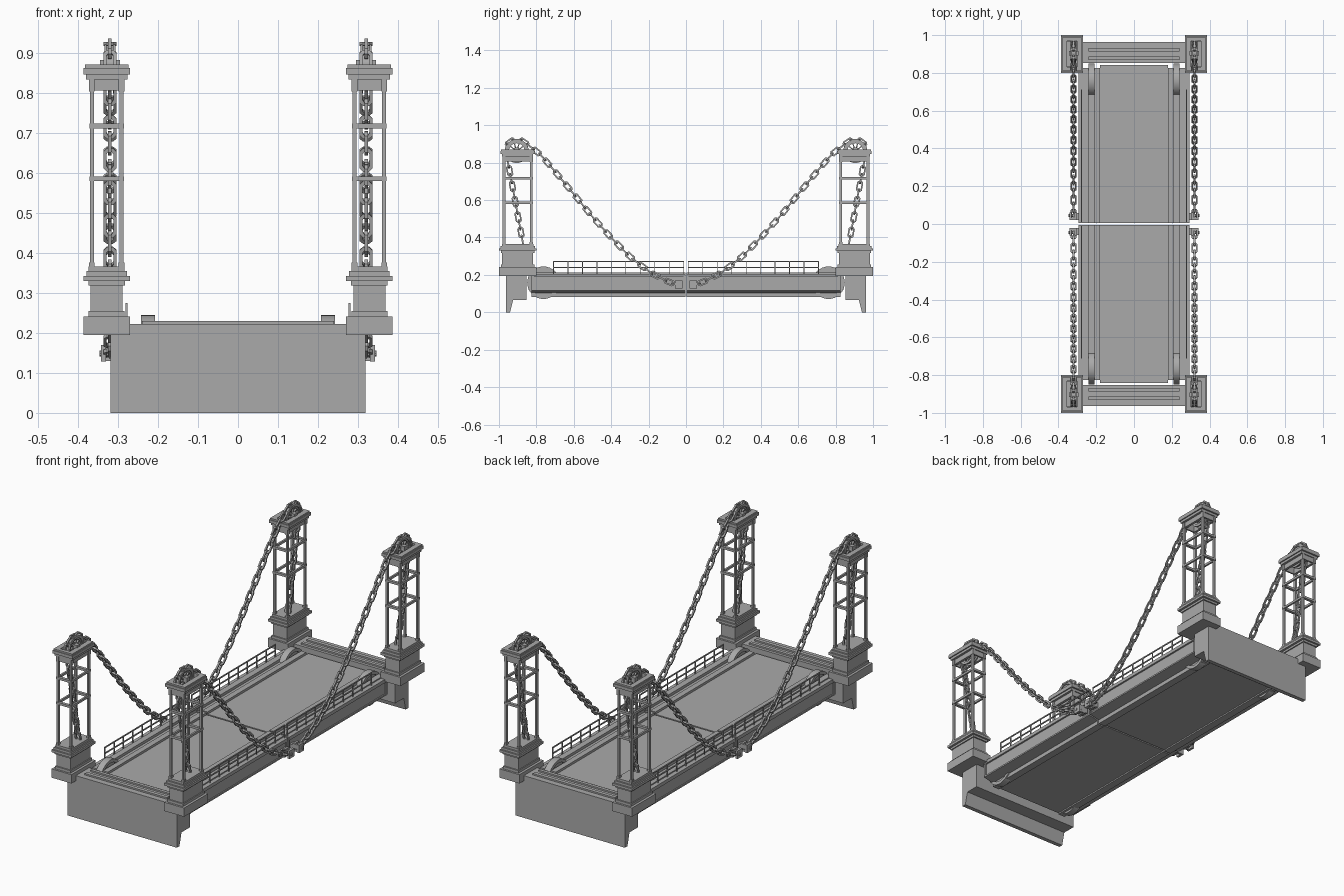
import bpy, bmesh, math
from mathutils import Vector

if "Cube" in bpy.data.objects:
    bpy.data.objects.remove(bpy.data.objects["Cube"])

mat = bpy.data.materials.new("bridge grey")
mat.diffuse_color = (0.4, 0.4, 0.4, 1)
mat.use_nodes = True
mat.node_tree.nodes["Principled BSDF"].inputs["Base Color"].default_value = mat.diffuse_color


def finish(name, bm, mx=True, my=True, smooth=False):
    """Turn a bmesh into an object, mirrored over the chosen world axes."""
    bmesh.ops.recalc_face_normals(bm, faces=bm.faces)
    me = bpy.data.meshes.new(name)
    bm.to_mesh(me)
    bm.free()
    me.materials.append(mat)
    ob = bpy.data.objects.new(name, me)
    bpy.context.collection.objects.link(ob)
    if mx or my:
        m = ob.modifiers.new("mirror", 'MIRROR')
        m.use_axis = (mx, my, False)
        m.use_mirror_merge = False
    if smooth:
        bpy.context.view_layer.objects.active = ob
        ob.select_set(True)
        bpy.ops.object.shade_smooth_by_angle(angle=math.radians(35))
        ob.select_set(False)
    return ob


def box(bm, x0, x1, y0, y1, z0, z1):
    v = [bm.verts.new((x, y, z)) for x in (x0, x1) for y in (y0, y1) for z in (z0, z1)]
    for f in ((0, 1, 3, 2), (4, 6, 7, 5), (0, 4, 5, 1), (2, 3, 7, 6), (0, 2, 6, 4), (1, 5, 7, 3)):
        bm.faces.new([v[i] for i in f])


def extrude(bm, loop, vec):
    """Closed outline pushed along a vector."""
    a = [bm.verts.new(p) for p in loop]
    b = [bm.verts.new(Vector(p) + Vector(vec)) for p in loop]
    n = len(a)
    bm.faces.new(a)
    bm.faces.new(b[::-1])
    for i in range(n):
        bm.faces.new((a[i], a[(i + 1) % n], b[(i + 1) % n], b[i]))


def tube(bm, outer, inner, vec):
    """Closed band between two outlines, given thickness along a vector."""
    s = [[bm.verts.new(Vector(p) + Vector(vec) * k) for p in loop]
         for loop, k in ((outer, 0), (inner, 0), (inner, 1), (outer, 1))]
    n = len(outer)
    for k in range(4):
        for i in range(n):
            j = (i + 1) % n
            bm.faces.new((s[k][i], s[k][j], s[(k + 1) % 4][j], s[(k + 1) % 4][i]))


def circle(x, y, z, r, n):
    return [(x, y + r * math.cos(2 * math.pi * i / n), z + r * math.sin(2 * math.pi * i / n)) for i in range(n)]


def ring(bm, x0, x1, y, z, r0, r1, n=32):
    tube(bm, circle(x0, y, z, r1, n), circle(x0, y, z, r0, n), (x1 - x0, 0, 0))


TX, TY = 0.328, 0.9  # tower centre


def block(bm, hx, hy, z0, z1):
    box(bm, TX - hx, TX + hx, TY - hy, TY + hy, z0, z1)


def frame(bm, hx, hy, ix, iy, z0, z1):
    def rect(a, b):
        return [(TX + a * i, TY + b * j, z0) for i, j in ((-1, -1), (1, -1), (1, 1), (-1, 1))]
    tube(bm, rect(hx, hy), rect(ix, iy), (0, 0, z1 - z0))


# abutments with a downward toe and a raised sill
bm = bmesh.new()
prof = [(.963, .222), (.963, 0), (.941, 0), (.924, .066), (.853, .066), (.853, .222)]
extrude(bm, [(-.318, y, z) for y, z in prof], (.636, 0, 0))
for y0, y1 in ((.868, .886), (.912, .932)):
    box(bm, -.24, .24, y0, y1, .215, .23)
finish("abutment", bm, mx=False)

# stepped tower pedestals
bm = bmesh.new()
for hx, hy, z0, z1 in ((.058, .1, .195, .241), (.045, .09, .241, .255), (.04, .083, .255, .327),
                       (.058, .1, .329, .342), (.051, .092, .342, .354), (.045, .084, .354, .366)):
    block(bm, hx, hy, z0, z1)
block(bm, .046, .09, .318, .33)
finish("tower_pedestal", bm)

# four columns per tower with small base and top collars
bm = bmesh.new()
for sx in (-1, 1):
    for sy in (-1, 1):
        x, y = TX + sx * .037, TY + sy * .073
        box(bm, x - .005, x + .005, y - .007, y + .007, .36, .84)
        for z0, z1 in ((.364, .376), (.803, .835)):
            box(bm, x - .007, x + .007, y - .009, y + .009, z0, z1)
finish("tower_columns", bm)

# horizontal tie frames
bm = bmesh.new()
for z in (.585, .717):
    frame(bm, .0435, .082, .034, .067, z - .006, z + .006)
finish("tower_tie_frames", bm)

# tower caps, open in the middle for the sheave
bm = bmesh.new()
for hx, hy, z0, z1 in ((.04, .078, .806, .835), (.052, .083, .833, .846),
                       (.058, .092, .846, .862), (.054, .088, .862, .87)):
    frame(bm, hx, hy, .027, .07, z0, z1)
finish("tower_cap", bm)

# spoked chain sheaves
SX, SY, SZ, SR = .32, .905, .862, .063
bm = bmesh.new()
for x0 in (.306, .328):
    ring(bm, x0, x0 + .006, SY, SZ, .05, .064, 24)
ring(bm, .311, .329, SY, SZ, .042, .053, 24)
extrude(bm, circle(.304, SY, SZ, .013, 12), (.032, 0, 0))
for i in range(10):
    a = 2 * math.pi * i / 10
    d, n = Vector((0, math.cos(a), math.sin(a))), Vector((0, -math.sin(a), math.cos(a))) * .003
    c = Vector((.315, SY, SZ))
    extrude(bm, [c + d * .01 + n, c + d * .046 + n, c + d * .046 - n, c + d * .01 - n], (.01, 0, 0))
box(bm, .295, .345, SY - .012, SY + .012, .855, .882)
finish("chain_sheave", bm)

# chain path: tail inside the tower, over the sheave, down to the middle
path = [(.871, .365), (.952, .805)]
path += [(SY + SR * math.cos(math.radians(a)), SZ + SR * math.sin(math.radians(a))) for a in range(-10, 126, 9)]
path += [(.78, .845), (.70, .752), (.615, .65), (.513, .525), (.406, .405), (.30, .297), (.19, .212), (.085, .158), (.03, .142)]
path = [Vector((SX, y, z)) for y, z in path]


def at(s):
    for a, b in zip(path, path[1:]):
        d = (b - a).length
        if s <= d:
            return a.lerp(b, s / d)
        s -= d
    return path[-1]


bm = bmesh.new()
total = sum((b - a).length for a, b in zip(path, path[1:]))
count = round(total / .042)
pitch = total / count
OCT = ((1, -.45), (1, .45), (.7, 1), (-.7, 1), (-1, .45), (-1, -.45), (-.7, -1), (.7, -1))
for i in range(count):
    p, q = at(i * pitch), at((i + 1) * pitch)
    c, t = (p + q) / 2, (q - p).normalized()
    w, d = Vector((1, 0, 0)), Vector((1, 0, 0)).cross(t)
    if i % 2:
        w, d = d, w
    base = c - d * .0045
    tube(bm, [base + t * u * .03 + w * v * .0165 for u, v in OCT],
         [base + t * u * .0215 + w * v * .0085 for u, v in OCT], d * .009)
finish("lifting_chain", bm)

# brackets that tie the chains to the leaves
bm = bmesh.new()
box(bm, .28, .322, .022, .058, .135, .162)
for x0 in (.302, .33):
    box(bm, x0, x0 + .012, .02, .06, .128, .17)
box(bm, .314, .33, .022, .034, .13, .168)
extrude(bm, circle(.298, .045, .148, .008, 10), (.048, 0, 0))
finish("chain_bracket", bm)

# two leaves: one cross-section with kerbs, wheel slots and girders
half = [(.18, .2), (.18, .212), (.21, .212), (.21, .198), (.24, .198), (.24, .212), (.272, .212), (.272, .206),
        (.295, .206), (.295, .188), (.286, .188), (.286, .124), (.292, .124), (.292, .116),
        (.235, .104), (.235, .083), (.195, .083), (.195, .09)]
bm = bmesh.new()
loop = half + [(-x, z) for x, z in reversed(half)]
extrude(bm, [(x, .004, z) for x, z in loop], (0, .821, 0))
box(bm, -.18, .18, .82, .842, .12, .2)
finish("bridge_leaf", bm, mx=False)

# end stiffeners on the outer girders
bm = bmesh.new()
for y0, y1 in ((.004, .014), (.813, .825)):
    box(bm, .28, .293, y0, y1, .12, .19)
finish("girder_stiffener", bm)

# rolling wheels at the hinge ends
bm = bmesh.new()
ring(bm, .208, .242, .762, .158, .07, .087, 32)
extrude(bm, circle(.216, .762, .158, .072, 32), (.018, 0, 0))
extrude(bm, circle(.205, .762, .158, .02, 16), (.04, 0, 0))
finish("hinge_wheel", bm, smooth=True)

# railings
bm = bmesh.new()
for i in range(10):
    y = .012 + i * .0775
    box(bm, .2765, .2815, y - .0025, y + .0025, .2, .272)
for z in (.24, .271):
    box(bm, .2765, .2815, .01, .712, z - .003, z + .003)
finish("railing", bm)
